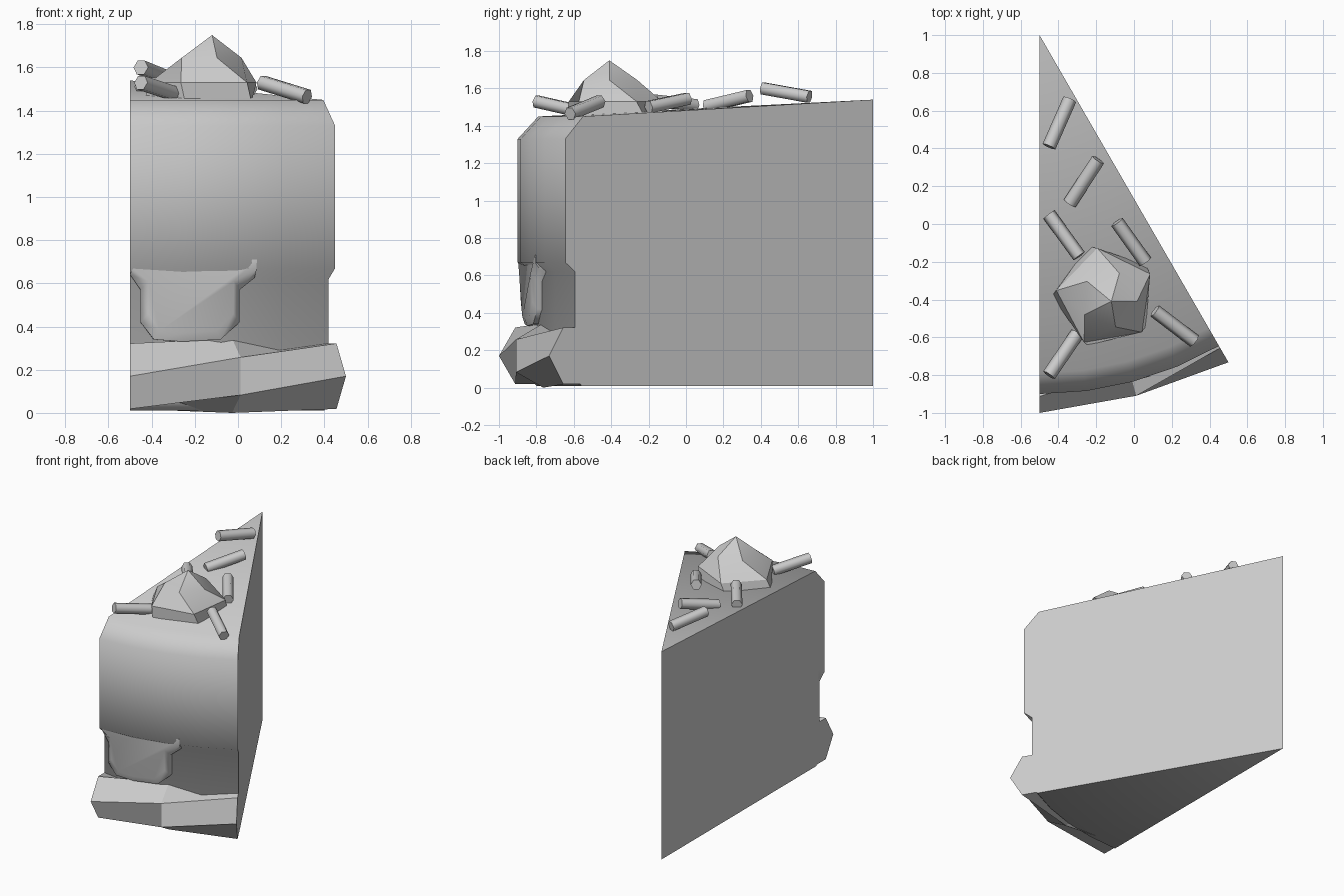
import bpy, bmesh
from math import radians, sin, cos, pi
from mathutils import Vector

if "Cube" in bpy.data.objects:
    bpy.data.objects.remove(bpy.data.objects["Cube"])

GREY = (0.6, 0.6, 0.6, 1)
mat = bpy.data.materials.new("plain grey")
mat.use_nodes = True
mat.diffuse_color = GREY
mat.node_tree.nodes["Principled BSDF"].inputs["Base Color"].default_value = GREY


def polar(r, deg, z):
    # Radius and angle are measured from the pointed end of the slice
    a = radians(deg)
    return Vector((-0.5 + r * sin(a), 1 - r * cos(a), z))


def finish(name, bm, angle):
    bmesh.ops.remove_doubles(bm, verts=bm.verts[:], dist=0.0005)
    bmesh.ops.recalc_face_normals(bm, faces=bm.faces[:])
    mesh = bpy.data.meshes.new(name)
    bm.to_mesh(mesh)
    bm.free()
    mesh.materials.append(mat)
    ob = bpy.data.objects.new(name, mesh)
    bpy.context.collection.objects.link(ob)
    bpy.ops.object.select_all(action='DESELECT')
    ob.select_set(True)
    bpy.context.view_layer.objects.active = ob
    bpy.ops.object.shade_smooth_by_angle(angle=radians(angle))
    return ob


def loft(name, rings, angle):
    # Join equal-length rings of points and cap both ends
    bm = bmesh.new()
    rows = [[bm.verts.new(p) for p in ring] for ring in rings]
    n = len(rows[0])
    for a, b in zip(rows, rows[1:]):
        for i in range(n):
            j = (i + 1) % n
            bm.faces.new((a[i], a[j], b[j], b[i]))
    bm.faces.new(rows[0])
    bm.faces.new(rows[-1])
    return finish(name, bm, angle)


# Iced slice: one profile swept through thirty degrees
profile = [(0, 0.01), (1.8, 0.01), (1.84, 0.06), (1.84, 0.62), (1.9, 0.67),
           (1.9, 1.33), (1.79, 1.45), (0, 1.54)]
loft("cake_slice", [[polar(r, d, z) for r, z in profile]
                    for d in (0, 7.5, 15, 22.5, 30)], 60)

# Twisted hexagonal border along the foot
rings = []
for d in (0, 15, 30):
    ring = []
    for k in range(6):
        a = radians(60 * k + 2 * d)
        ring.append(polar(1.825 + 0.175 * cos(a), d, max(0, 0.17 + 0.175 * sin(a))))
    rings.append(ring)
loft("bottom_border", rings, 25)

# Icing drip: outline in angle and height, wrapped onto the curved front
outline = [(0, 0.71), (0, 0.64), (1.5, 0.57), (1.5, 0.42), (3.4, 0.34),
           (7.5, 0.33), (13, 0.34), (15.8, 0.42), (15.8, 0.57), (18, 0.625), (18, 0.71)]
back = [polar(1.82, d, z) for d, z in outline]
mid = [polar(1.865, d, z) for d, z in outline]
front = [polar(1.9 - 0.06 * max(0, 0.67 - z),
               d if z > 0.6 else 8.6 + (d - 8.6) * 0.85, min(z + 0.04, 0.71))
         for d, z in outline]
loft("icing_drip", [back, mid, front], 60)

# Whipped cream peak: twisted pentagon rising to a point
rings = []
for r, z, turn in ((0.275, 1.44, 0), (0.265, 1.53, 8), (0.15, 1.645, 40), (0.0, 1.75, 40)):
    t = (z - 1.44) / 0.31
    rings.append([Vector((-0.16 + 0.04 * t + r * cos(a), -0.38 - 0.03 * t + r * sin(a), z))
                  for a in (radians(36 + 72 * k - turn) for k in range(5))])
loft("cream_peak", rings, 25)

# Sprinkles scattered over the top, given by their two ends
ends = [((-0.45, 0.41, 1.6), (-0.34, 0.66, 1.555)),
        ((-0.34, 0.11, 1.505), (-0.19, 0.34, 1.56)),
        ((-0.45, 0.05, 1.51), (-0.29, -0.17, 1.535)),
        ((-0.09, 0.01, 1.545), (0.06, -0.2, 1.5)),
        ((0.11, -0.46, 1.53), (0.32, -0.62, 1.465)),
        ((-0.45, -0.8, 1.53), (-0.3, -0.58, 1.48))]
for i, (p, q) in enumerate(ends):
    p, q = Vector(p), Vector(q)
    rot = (q - p).to_track_quat('Z', 'Y')
    ring = [rot @ Vector((0.037 * cos(k * pi / 3), 0.037 * sin(k * pi / 3), 0)) for k in range(6)]
    loft(f"sprinkle_{i + 1}", [[p + v for v in ring], [q + v for v in ring]], 65)
